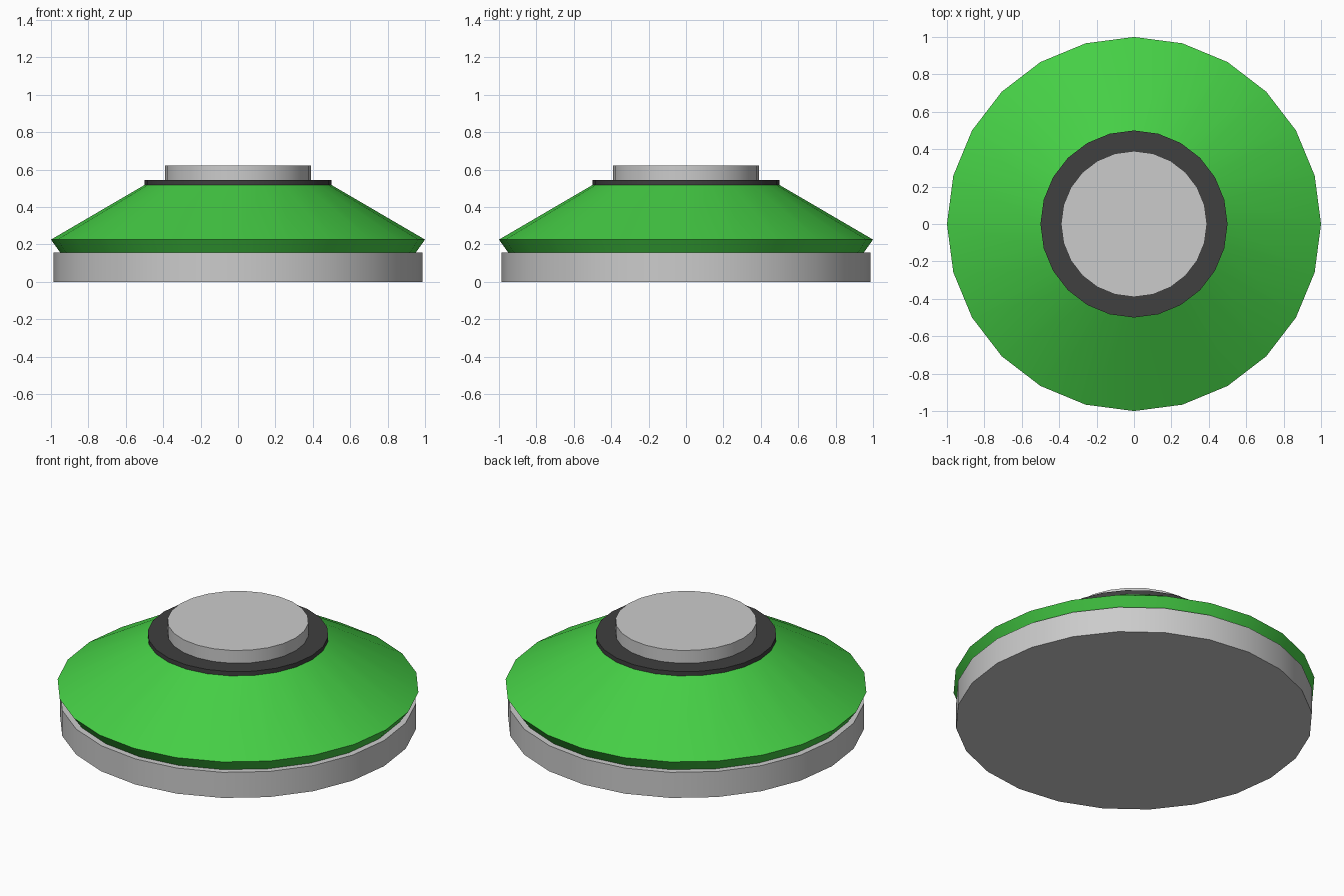
import bpy, bmesh, math

if "Cube" in bpy.data.objects:
    bpy.data.objects.remove(bpy.data.objects["Cube"])

SIDES = 24


def material(name, color):
    mat = bpy.data.materials.new(name)
    mat.diffuse_color = color
    mat.use_nodes = True
    mat.node_tree.nodes["Principled BSDF"].inputs["Base Color"].default_value = mat.diffuse_color
    return mat


def turned(name, profile, mat=None):
    """Closed solid of revolution from (radius, z) rings, bottom to top."""
    bm = bmesh.new()
    rings = [[bm.verts.new((r * math.cos(math.tau * i / SIDES),
                            r * math.sin(math.tau * i / SIDES), z))
              for i in range(SIDES)] for r, z in profile]
    for low, high in zip(rings, rings[1:]):
        for i in range(SIDES):
            j = (i + 1) % SIDES
            bm.faces.new((low[i], low[j], high[j], high[i]))
    bm.faces.new(rings[0][::-1])
    bm.faces.new(rings[-1])
    mesh = bpy.data.meshes.new(name)
    bm.to_mesh(mesh)
    bm.free()
    obj = bpy.data.objects.new(name, mesh)
    bpy.context.collection.objects.link(obj)
    if mat:
        mesh.materials.append(mat)
    bpy.ops.object.select_all(action='DESELECT')
    obj.select_set(True)
    bpy.context.view_layer.objects.active = obj
    bpy.ops.object.shade_smooth_by_angle(angle=math.radians(30))
    return obj


green = material("green", (0.06, 0.62, 0.06, 1))
black = material("black", (0.05, 0.05, 0.05, 1))

# Grey foot disc
turned("base_disc", [(0.986, 0), (0.986, 0.156)])
# Green sloped body with undercut rim
turned("sloped_body", [(0.95, 0.156), (1.0, 0.226), (0.5, 0.518)], green)
# Thin black collar
turned("collar", [(0.5, 0.518), (0.5, 0.544)], black)
# Grey top button
turned("top_disc", [(0.39, 0.544), (0.39, 0.622)])
